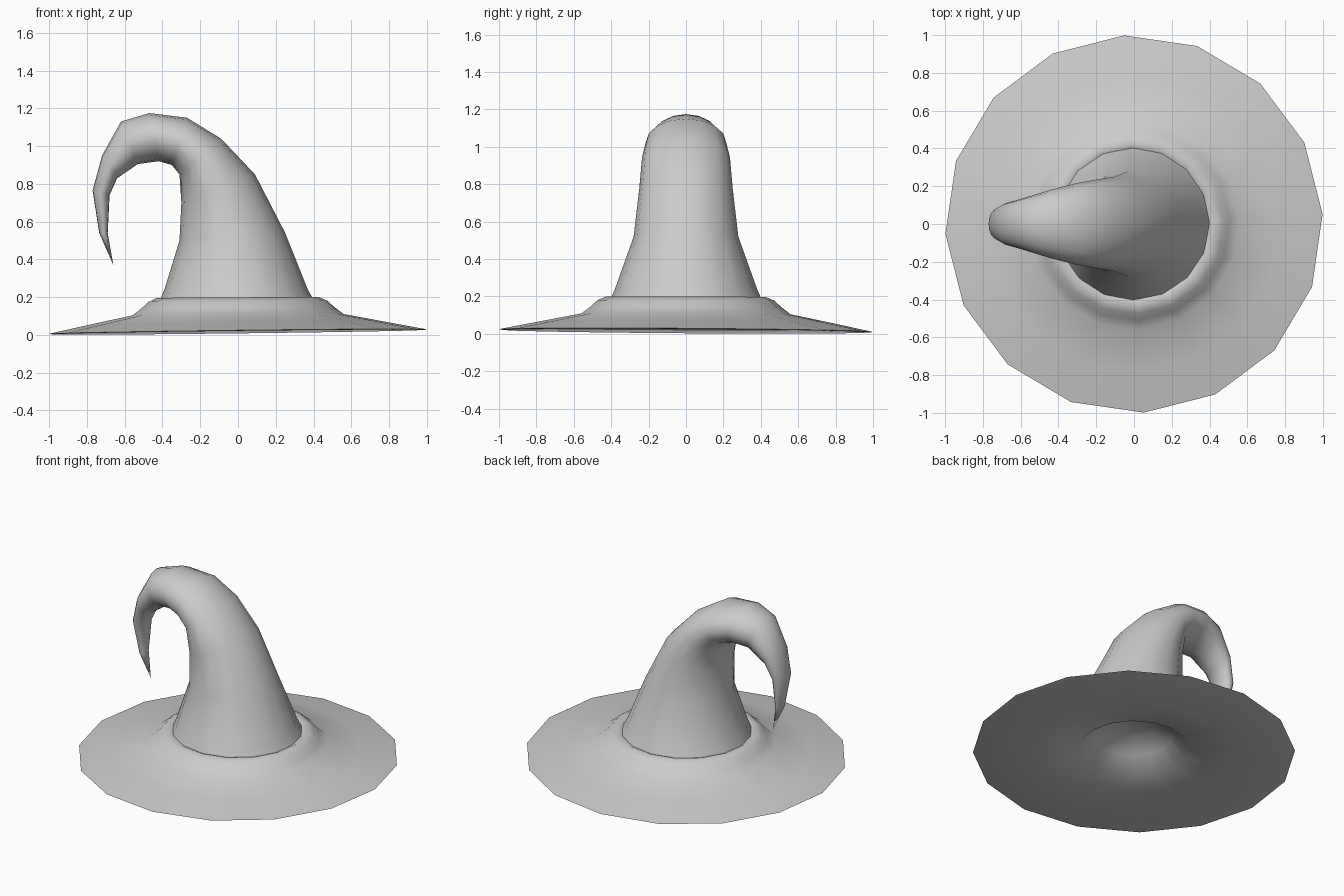
import bpy, bmesh, math
from mathutils import Vector

cube = bpy.data.objects.get("Cube")
if cube:
    bpy.data.objects.remove(cube, do_unlink=True)

SIDES = 16

cloth = bpy.data.materials.new("light_grey_cloth")
cloth.use_nodes = True
cloth.diffuse_color = (0.6, 0.6, 0.6, 1)
cloth.node_tree.nodes["Principled BSDF"].inputs["Base Color"].default_value = (0.6, 0.6, 0.6, 1)


def loft(name, rings, cap_start=None, cap_end=None):
    """Skin a list of point rings, closing either end to a point."""
    bm = bmesh.new()
    loops = [[bm.verts.new(p) for p in ring] for ring in rings]
    for a, b in zip(loops, loops[1:]):
        for i in range(SIDES):
            j = (i + 1) % SIDES
            bm.faces.new((a[i], a[j], b[j], b[i]))
    for loop, tip in ((loops[0], cap_start), (loops[-1], cap_end)):
        if tip:
            apex = bm.verts.new(tip)
            for i in range(SIDES):
                bm.faces.new((loop[i], loop[(i + 1) % SIDES], apex))
    bmesh.ops.recalc_face_normals(bm, faces=bm.faces)
    mesh = bpy.data.meshes.new(name)
    bm.to_mesh(mesh)
    bm.free()
    mesh.materials.append(cloth)
    obj = bpy.data.objects.new(name, mesh)
    bpy.context.collection.objects.link(obj)
    bpy.ops.object.select_all(action="DESELECT")
    obj.select_set(True)
    bpy.context.view_layer.objects.active = obj
    bpy.ops.object.shade_smooth_by_angle(angle=math.radians(60))
    return obj


def brim_ring(radius, height):
    """Level ring turned a little, with the slight tilt of the brim."""
    ring = []
    for i in range(SIDES):
        t = math.radians(3) + math.tau * i / SIDES
        x, y = radius * math.cos(t), radius * math.sin(t)
        tilt = (0.012 * x - 0.007 * y) * radius
        ring.append(Vector((x, y, height + tilt)))
    return ring


# Brim: shallow hollow underneath, thin rim, slope up to a rolled band
brim_profile = [
    (0.12, 0.19), (0.24, 0.13), (0.34, 0.04), (0.6, 0.03), (0.99, 0.015),
    (1.0, 0.018), (0.78, 0.063), (0.56, 0.107), (0.51, 0.145),
    (0.475, 0.178), (0.43, 0.198), (0.4, 0.185), (0.37, 0.17),
]
loft("brim", [brim_ring(r, z) for r, z in brim_profile],
     cap_start=(0, 0, 0.2), cap_end=(0, 0, 0.21))

# Crown: each section gives inner point, outer point and half width
sections = [
    (-0.42, 0.17, 0.41, 0.17, 0.41),
    (-0.39, 0.24, 0.37, 0.24, 0.38),
    (-0.31, 0.5, 0.25, 0.54, 0.28),
    (-0.3, 0.7, 0.09, 0.85, 0.25),
    (-0.31, 0.85, -0.09, 1.04, 0.235),
    (-0.35, 0.9, -0.27, 1.15, 0.215),
    (-0.42, 0.92, -0.47, 1.175, 0.18),
    (-0.53, 0.905, -0.62, 1.13, 0.14),
    (-0.64, 0.83, -0.72, 0.95, 0.11),
    (-0.68, 0.74, -0.77, 0.765, 0.08),
    (-0.69, 0.54, -0.735, 0.54, 0.04),
]


def crown_ring(ax, az, bx, bz, width):
    inner, outer = Vector((ax, 0, az)), Vector((bx, 0, bz))
    mid, half = (inner + outer) / 2, (outer - inner) / 2
    side = Vector((0, width, 0))
    angles = [math.tau * i / SIDES for i in range(SIDES)]
    return [mid + half * math.cos(t) + side * math.sin(t) for t in angles]


loft("curled_crown", [crown_ring(*s) for s in sections], cap_end=(-0.66, 0, 0.37))
